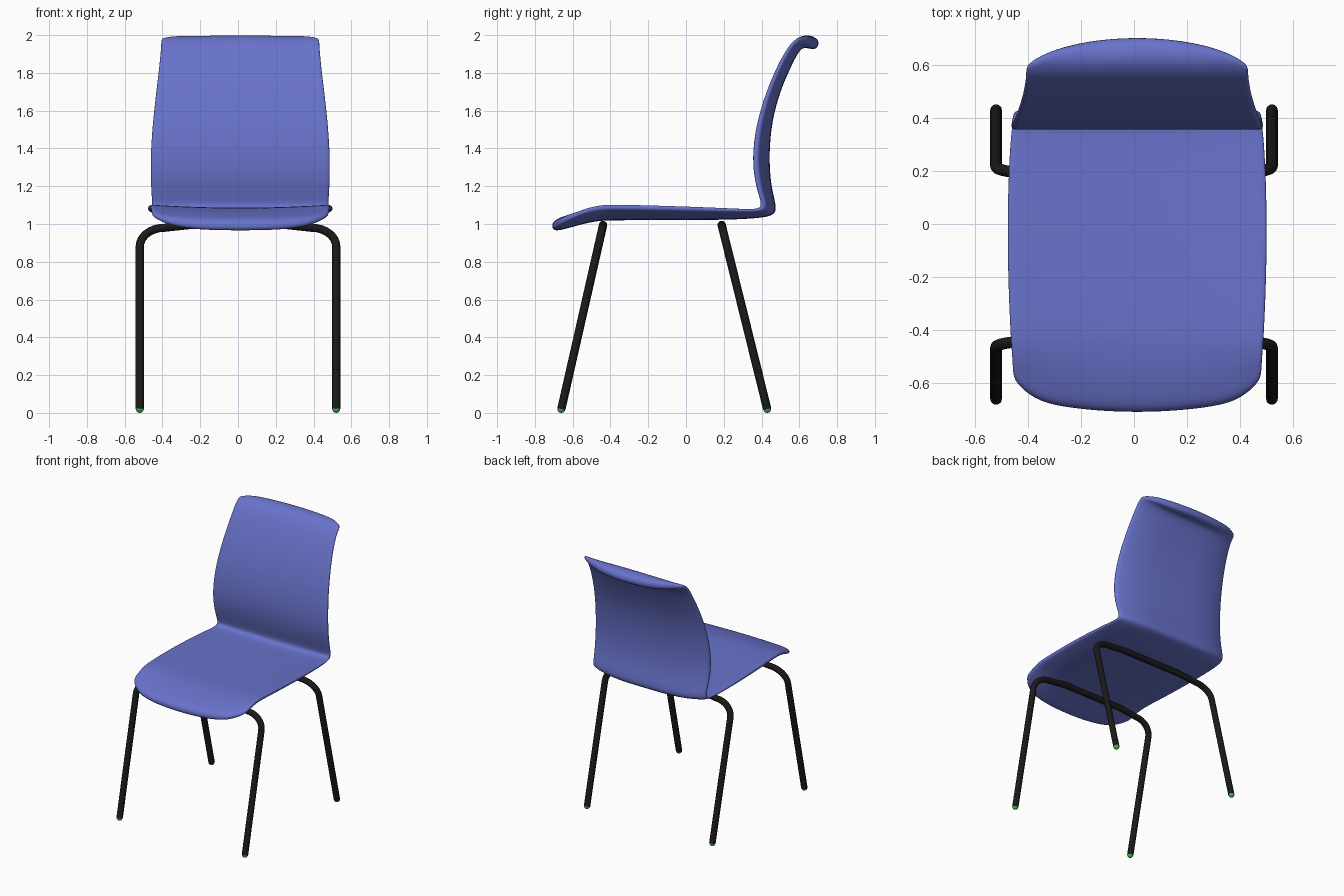
import bpy, bmesh, math

if "Cube" in bpy.data.objects:
    bpy.data.objects.remove(bpy.data.objects["Cube"])


def material(name, color):
    m = bpy.data.materials.new(name)
    m.diffuse_color = (*color, 1)
    m.use_nodes = True
    m.node_tree.nodes["Principled BSDF"].inputs["Base Color"].default_value = m.diffuse_color
    return m


BLUE = material("blue_plastic", (0.14, 0.17, 0.60))
BLACK = material("black_metal", (0.01, 0.01, 0.01))
GREEN = material("green_rubber", (0.05, 0.5, 0.08))

# Shell profile: sitting side y, z / underside y, z / half width
PROFILE = [
    (-.712, 1.01, -.71, .965, .46), (-.67, 1.035, -.67, .965, .463),
    (-.58, 1.062, -.60, .985, .467), (-.50, 1.092, -.49, 1.015, .472),
    (-.42, 1.105, -.40, 1.02, .478), (-.2, 1.10, -.2, 1.02, .488),
    (.05, 1.092, .05, 1.02, .490), (.27, 1.082, .28, 1.024, .482),
    (.365, 1.078, .41, 1.033, .472), (.40, 1.09, .475, 1.05, .466),
    (.393, 1.13, .478, 1.10, .468), (.365, 1.22, .45, 1.20, .474),
    (.35, 1.35, .44, 1.34, .476), (.37, 1.52, .448, 1.50, .466),
    (.42, 1.69, .486, 1.67, .447), (.48, 1.83, .54, 1.80, .430),
    (.54, 1.94, .588, 1.90, .420), (.59, 1.99, .62, 1.938, .418),
    (.645, 2.005, .65, 1.928, .416), (.71, 1.98, .70, 1.922, .414),
]
COLUMNS = [-1, -.95, -.8, -.55, -.28, 0, .28, .55, .8, .95, 1]
N = len(PROFILE)


def station(f):
    i = min(int(f), N - 2)
    t = f - i
    return [a + (b - a) * t for a, b in zip(PROFILE[i], PROFILE[i + 1])]


def build_shell():
    bm = bmesh.new()
    top, low = [], []
    for i in range(N):
        row_t, row_l = [], []
        for u in COLUMNS:
            # rounded front and top ends: side columns stop short of the ends
            trim = 1.3 * u * u + .75 * abs(u) ** 10
            f = i + trim * max(0, 1 - i / 4) - trim * max(0, 1 - (N - 1 - i) / 4)
            yt, zt, yl, zl, w = station(f)
            thick = 1 - .68 * abs(u) ** 4
            dish = .2 * (1 - u * u) if 2 < i < 9 else 0
            x = u * w + .012
            row_t.append(bm.verts.new((x, yt + (yl - yt) * dish, zt + (zl - zt) * dish)))
            row_l.append(bm.verts.new((x, yt + (yl - yt) * thick, zt + (zl - zt) * thick)))
        top.append(row_t)
        low.append(row_l)
    m = len(COLUMNS)
    for i in range(N - 1):
        for j in range(m - 1):
            for g in (top, low):
                bm.faces.new((g[i][j], g[i][j + 1], g[i + 1][j + 1], g[i + 1][j]))
        for j in (0, m - 1):
            bm.faces.new((top[i][j], top[i + 1][j], low[i + 1][j], low[i][j]))
    for i in (0, N - 1):
        for j in range(m - 1):
            bm.faces.new((top[i][j], top[i][j + 1], low[i][j + 1], low[i][j]))
    bmesh.ops.recalc_face_normals(bm, faces=bm.faces)
    for f in bm.faces:
        f.smooth = True
    me = bpy.data.meshes.new("seat_shell")
    bm.to_mesh(me)
    bm.free()
    ob = bpy.data.objects.new("seat_shell", me)
    bpy.context.collection.objects.link(ob)
    me.materials.append(BLUE)
    sub = ob.modifiers.new("Smooth", 'SUBSURF')
    sub.levels = sub.render_levels = 2


def build_leg_frame(name, foot_y, top_y):
    # half path in (x, z): foot, straight leg, rounded bend, cross bar
    half = [(-.52, .02)]
    for k in range(9):
        a = math.pi - math.pi / 2 * k / 8
        half.append((-.39 + .13 * math.cos(a), .88 + .10 * math.sin(a)))
    half.append((-.25, .995))
    pts = half + [(-x, z) for x, z in reversed(half)]
    cu = bpy.data.curves.new(name, 'CURVE')
    cu.dimensions = '3D'
    cu.bevel_depth = .022
    cu.bevel_resolution = 4
    cu.use_fill_caps = True
    sp = cu.splines.new('POLY')
    sp.points.add(len(pts) - 1)
    for p, (x, z) in zip(sp.points, pts):
        y = foot_y + (top_y - foot_y) * (z - .02) / .97
        p.co = (x, y, z, 1)
    cu.materials.append(BLACK)
    ob = bpy.data.objects.new(name, cu)
    bpy.context.collection.objects.link(ob)
    # rubber feet
    for x, side in ((-.52, "left"), (.52, "right")):
        bpy.ops.mesh.primitive_uv_sphere_add(segments=16, ring_count=10, radius=.021,
                                             location=(x, foot_y, .021))
        foot = bpy.context.object
        foot.name = f"{name}_{side}_foot"
        foot.data.materials.append(GREEN)
        bpy.ops.object.shade_smooth()


build_shell()
build_leg_frame("front_leg_frame", -.66, -.44)
build_leg_frame("rear_leg_frame", .43, .19)
